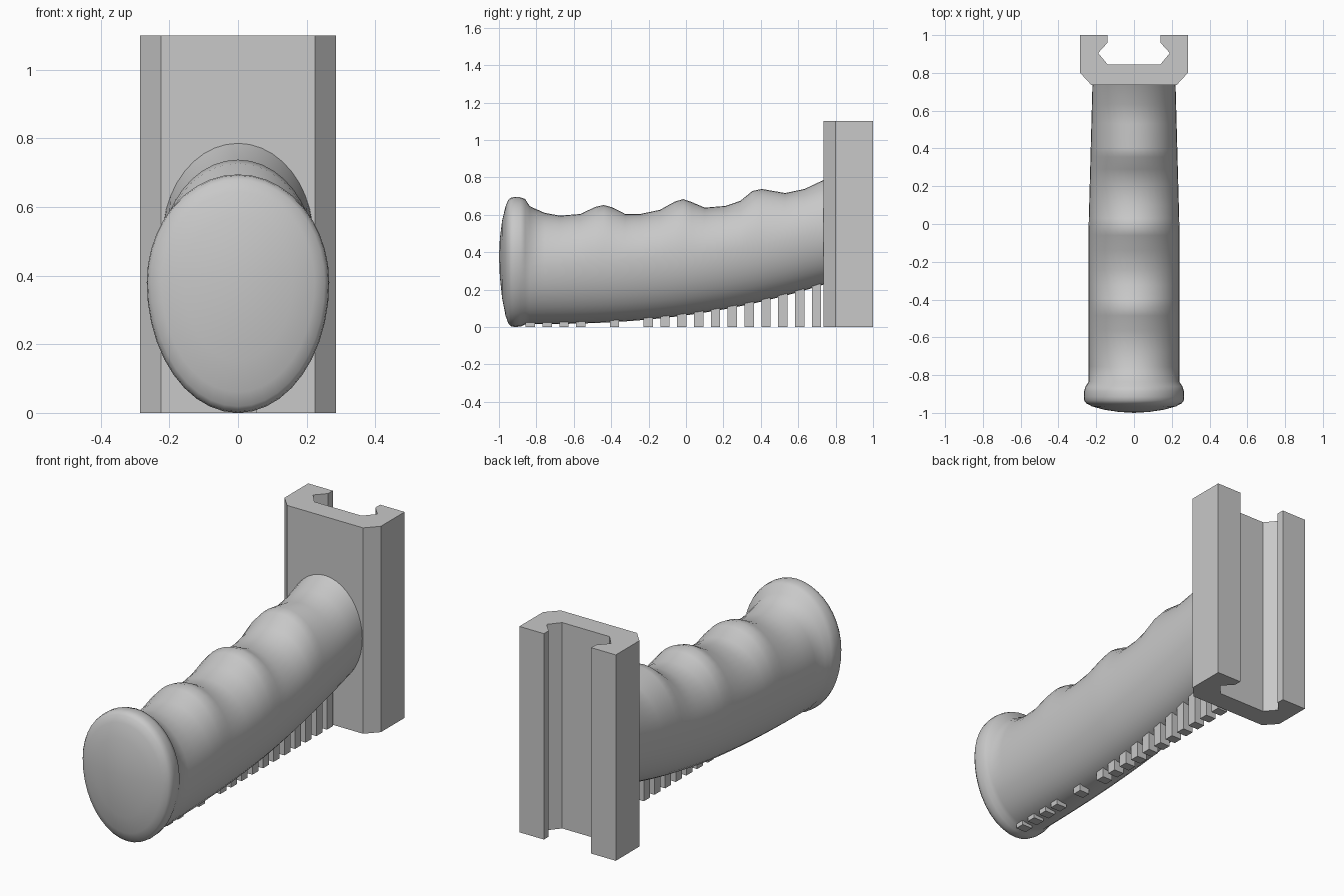
import bpy, bmesh, math

cube = bpy.data.objects.get("Cube")
if cube:
    bpy.data.objects.remove(cube, do_unlink=True)

grey = bpy.data.materials.new("light_grey")
grey.use_nodes = True
colour = (0.58, 0.58, 0.58, 1)
grey.diffuse_color = colour
grey.node_tree.nodes["Principled BSDF"].inputs["Base Color"].default_value = colour


def finish(bm, name, smooth_angle=None):
    """Turn a bmesh into a named grey object."""
    bmesh.ops.recalc_face_normals(bm, faces=bm.faces)
    mesh = bpy.data.meshes.new(name)
    bm.to_mesh(mesh)
    bm.free()
    obj = bpy.data.objects.new(name, mesh)
    bpy.context.collection.objects.link(obj)
    mesh.materials.append(grey)
    if smooth_angle:
        bpy.ops.object.select_all(action='DESELECT')
        obj.select_set(True)
        bpy.context.view_layer.objects.active = obj
        bpy.ops.object.shade_smooth_by_angle(angle=math.radians(smooth_angle))
    return obj


# Mounting rail: mirrored channel profile, extruded upwards
half = [(0.225, 0.735), (0.285, 0.8), (0.285, 1), (0.14, 1),
        (0.14, 0.96), (0.19, 0.905), (0.14, 0.845)]
outline = half + [(-x, y) for x, y in reversed(half)]
bm = bmesh.new()
base = bm.faces.new([bm.verts.new((x, y, 0)) for x, y in outline])
top = bmesh.ops.extrude_face_region(bm, geom=[base])["geom"]
bmesh.ops.translate(bm, vec=(0, 0, 1.1),
                    verts=[g for g in top if isinstance(g, bmesh.types.BMVert)])
finish(bm, "mounting_rail")


# Grip: oval sections following the finger grooves
def underside(y):
    return 0.015 + 0.07 * max(0, y + 0.85) ** 2.4


def widest_height(y):
    return 0.38 + 0.07 * y + 0.12 * max(0, y) ** 1.5


def half_width(y):
    return 0.24 - 0.027 * max(0, y)


# Upper edge as (y, z), from the end cap to the rail
ridge = [(-0.835, 0.645), (-0.755, 0.61), (-0.675, 0.595), (-0.565, 0.604),
         (-0.485, 0.642), (-0.44, 0.652), (-0.395, 0.64), (-0.325, 0.604),
         (-0.245, 0.604), (-0.14, 0.626), (-0.06, 0.67), (-0.015, 0.684),
         (0.03, 0.668), (0.1, 0.638), (0.21, 0.647), (0.29, 0.674),
         (0.355, 0.727), (0.405, 0.738), (0.53, 0.716), (0.635, 0.738),
         (0.74, 0.788)]

# End cap rings: y and scale of the flared oval
CAP_TOP, CAP_MID, CAP_WIDTH = 0.695, 0.38, 0.266
cap = [(-0.995, 0.3), (-0.983, 0.6), (-0.965, 0.84), (-0.95, 0.95),
       (-0.935, 0.99), (-0.915, 1), (-0.885, 0.995), (-0.86, 0.965)]

sections = [(y, CAP_MID * (1 - s), CAP_MID, CAP_MID + (CAP_TOP - CAP_MID) * s, CAP_WIDTH * s)
            for y, s in cap]
sections += [(y, underside(y), widest_height(y), z, half_width(y)) for y, z in ridge]

SIDES = 40
bm = bmesh.new()
rings = []
for y, low, mid, high, width in sections:
    ring = []
    for i in range(SIDES):
        a = math.tau * i / SIDES
        rise = (high - mid) if math.sin(a) > 0 else (mid - low)
        ring.append(bm.verts.new((width * math.cos(a), y, mid + rise * math.sin(a))))
    rings.append(ring)
for a, b in zip(rings, rings[1:]):
    for i in range(SIDES):
        j = (i + 1) % SIDES
        bm.faces.new((a[i], a[j], b[j], b[i]))
tip = bm.verts.new((0, -1, CAP_MID))
for i in range(SIDES):
    bm.faces.new((tip, rings[0][(i + 1) % SIDES], rings[0][i]))
bm.faces.new(rings[-1])
finish(bm, "grip", 50)

# Row of small posts under the grip, with two gaps
bm = bmesh.new()
for k in range(18):
    if k in (11, 13):
        continue
    y = 0.698 - 0.09 * k
    height = underside(y) + 0.03
    made = bmesh.ops.create_cube(bm, size=1)["verts"]
    bmesh.ops.scale(bm, vec=(0.06, 0.05, height), verts=made)
    bmesh.ops.translate(bm, vec=(0.025, y, height / 2), verts=made)
finish(bm, "underside_posts")
